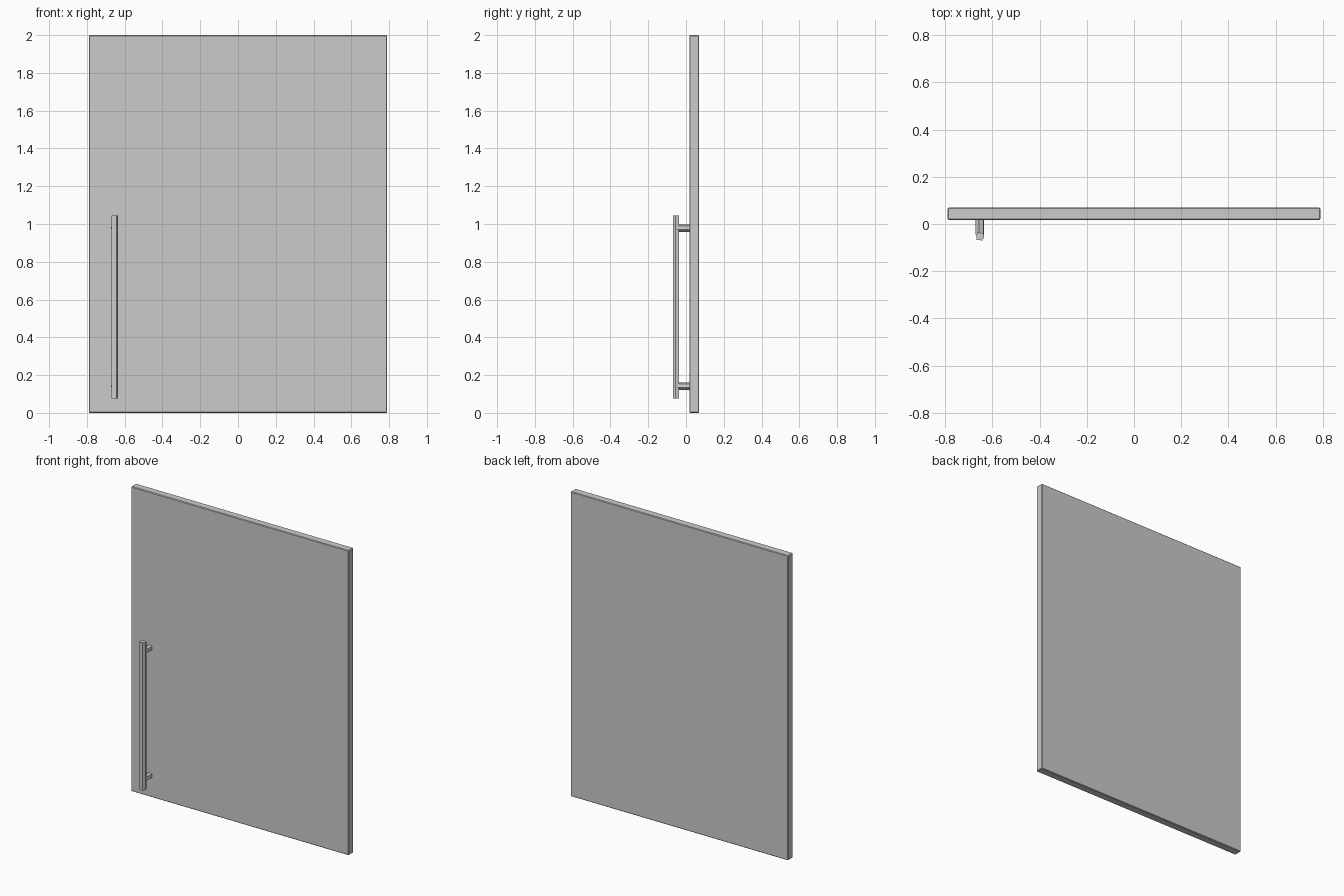
import bpy, bmesh, math
from mathutils import Matrix

if "Cube" in bpy.data.objects:
    bpy.data.objects.remove(bpy.data.objects["Cube"])

def make_object(name, bm):
    bmesh.ops.recalc_face_normals(bm, faces=bm.faces)
    mesh = bpy.data.meshes.new(name)
    bm.to_mesh(mesh)
    bm.free()
    obj = bpy.data.objects.new(name, mesh)
    bpy.context.collection.objects.link(obj)
    return obj

# Door panel with a slim edge chamfer
bm = bmesh.new()
bmesh.ops.create_cube(bm, size=1)
bmesh.ops.transform(bm, verts=bm.verts,
                    matrix=Matrix.Translation((0, 0.044, 1)) @ Matrix.Diagonal((1.58, 0.052, 2, 1)))
bmesh.ops.bevel(bm, geom=bm.edges[:], offset=0.004, segments=1, affect='EDGES')
make_object("door_panel", bm)

# Handle bar: faceted five-sided profile extruded upwards
profile = [(-0.669, -0.066), (-0.643, -0.07), (-0.635, -0.055),
           (-0.638, -0.038), (-0.666, -0.036)]
bm = bmesh.new()
face = bm.faces.new([bm.verts.new((x, y, 0.076)) for x, y in profile])
ext = bmesh.ops.extrude_face_region(bm, geom=[face])
bmesh.ops.translate(bm, vec=(0, 0, 0.97),
                    verts=[g for g in ext["geom"] if isinstance(g, bmesh.types.BMVert)])
make_object("handle_bar", bm)

# Standoff posts joining the bar to the panel
for name, z in (("lower_post", 0.14), ("upper_post", 0.977)):
    bm = bmesh.new()
    bmesh.ops.create_cone(bm, cap_ends=True, segments=6, radius1=0.02, radius2=0.02, depth=0.065,
                          matrix=Matrix.Translation((-0.654, -0.0115, z))
                          @ Matrix.Rotation(math.pi / 2, 4, 'X')
                          @ Matrix.Rotation(math.radians(10), 4, 'Z'))
    make_object(name, bm)
